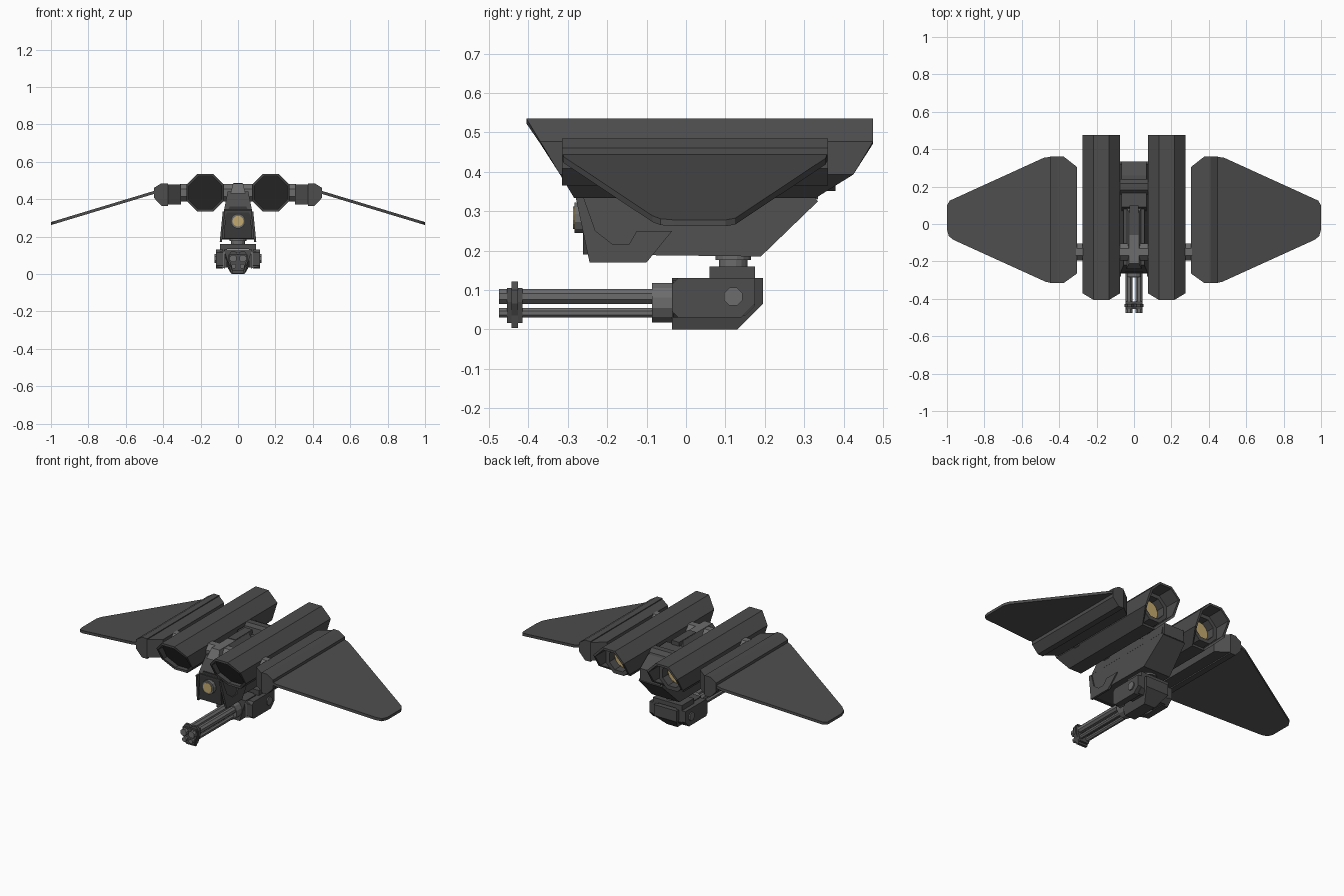
import bpy, bmesh, math
from mathutils import Vector, Matrix

if "Cube" in bpy.data.objects:
    bpy.data.objects.remove(bpy.data.objects["Cube"])


def material(name, col):
    m = bpy.data.materials.new(name)
    m.diffuse_color = (*col, 1)
    m.use_nodes = True
    m.node_tree.nodes["Principled BSDF"].inputs["Base Color"].default_value = m.diffuse_color
    return m


HULL = material("dark grey hull", (0.075, 0.075, 0.075))
DARK = material("charcoal recess", (0.04, 0.04, 0.04))
STEEL = material("mid grey metal", (0.15, 0.15, 0.15))
AMBER = material("amber glow", (0.55, 0.40, 0.16))


def finish(name, bm, mat):
    bmesh.ops.recalc_face_normals(bm, faces=bm.faces)
    me = bpy.data.meshes.new(name)
    bm.to_mesh(me)
    bm.free()
    me.materials.append(mat)
    ob = bpy.data.objects.new(name, me)
    bpy.context.collection.objects.link(ob)
    return ob


def prism(name, pts, place, mat):
    """Closed prism; place(u, v, end) gives the position for end 0 or 1."""
    bm = bmesh.new()
    a, b = ([bm.verts.new(place(u, v, e)) for u, v in pts] for e in (0, 1))
    n = len(pts)
    for i in range(n):
        j = (i + 1) % n
        bm.faces.new((a[i], a[j], b[j], b[i]))
    bm.faces.new(a)
    bm.faces.new(b[::-1])
    return finish(name, bm, mat)


def side_prism(name, pts, x0, x1, mat):
    return prism(name, pts, lambda y, z, e: (x1 if e else x0, y, z), mat)


def front_prism(name, pts, y0, y1, mat):
    return prism(name, pts, lambda x, z, e: (x, y1 if e else y0, z), mat)


def box(name, x0, x1, y0, y1, z0, z1, mat):
    return side_prism(name, [(y0, z0), (y1, z0), (y1, z1), (y0, z1)], x0, x1, mat)


def rod(name, p, q, r, mat, n=8, r2=None):
    p, q = Vector(p), Vector(q)
    d = q - p
    bm = bmesh.new()
    bmesh.ops.create_cone(bm, cap_ends=True, segments=n, radius1=r,
                          radius2=r if r2 is None else r2, depth=d.length)
    rot = d.to_track_quat('Z', 'Y').to_matrix().to_4x4()
    spin = Matrix.Rotation(math.pi / n, 4, 'Z')
    bmesh.ops.transform(bm, verts=bm.verts,
                        matrix=Matrix.Translation((p + q) / 2) @ rot @ spin)
    return finish(name, bm, mat)


def octagon(cx, cz, apothem):
    r = apothem / math.cos(math.pi / 8)
    return [(cx + r * math.cos((i + .5) * math.pi / 4),
             cz + r * math.sin((i + .5) * math.pi / 4)) for i in range(8)]


def tube(name, outer, inner, y0, y1, mat):
    """Hollow shell along y whose ends follow y0(z) and y1(z)."""
    bm = bmesh.new()
    n = len(outer)
    rings = []
    for pts, f in ((outer, y0), (outer, y1), (inner, y1), (inner, y0)):
        rings.append([bm.verts.new((x, f(zo), z)) for (x, z), (_, zo) in zip(pts, outer)])
    for k in range(4):
        a, b = rings[k], rings[(k + 1) % 4]
        for i in range(n):
            j = (i + 1) % n
            bm.faces.new((a[i], a[j], b[j], b[i]))
    return finish(name, bm, mat)


EX, EZ = 0.175, 0.435


def intake_y(z):
    return -0.405 + (0.535 - z) * 0.6


def exhaust_y(z):
    return 0.475 if z > 0.45 else (0.425 if z > 0.36 else 0.33)


def wing_z(x):
    return 0.445 - (x - 0.42) * 0.302


WING = [(.43, -.315), (.47, -.31), (.965, -.085), (.99, -.065), (1.0, -.03),
        (1.0, .10), (.985, .125), (.48, .355), (.43, .36)]

for s, side in ((1, "right"), (-1, "left")):
    # engine shell, intake and nozzle
    outer = octagon(s * EX, EZ, .101)
    tube(side + "_engine_shell", outer, octagon(s * EX, EZ, .088), intake_y, exhaust_y, HULL)
    prism(side + "_engine_core", octagon(s * EX, EZ, .09),
          lambda x, z, e: (x, .30 if e else intake_y(z) + .035, z), DARK)
    ring = octagon(s * EX, EZ, .084)
    tube(side + "_nozzle", ring, octagon(s * EX, EZ, .062),
         lambda z: .29, lambda z: .38, HULL)
    rod(side + "_exhaust_glow", (s * EX, .29, EZ), (s * EX, .335, EZ), .06, AMBER, 16)

    # wing root pod with chamfered inner ends
    prism(side + "_wing_pod",
          [(.375, .365), (.41, .365), (.45, .408), (.45, .46), (.41, .485), (.375, .485)],
          lambda x, z, e: (s * x, .36 if e else -.315, z), HULL)
    prism(side + "_pod_inner",
          [(.305, .372), (.375, .372), (.375, .48), (.305, .48)],
          lambda x, z, e: (s * x, (.36 if e else -.315) if x > .35 else (.305 if e else -.265), z),
          HULL)

    # drooping wing plate
    prism(side + "_wing", WING,
          lambda x, y, e: (s * x, y, wing_z(x) + (.008 if e else -.008)), HULL)

    # cheek armour: thin stepped plate following the sloped hull side
    cheek = [(-.28, .335), (-.245, .17), (-.10, .17), (-.035, .25), (-.08, .25),
             (-.095, .25), (-.125, .25), (-.145, .215), (-.185, .215), (-.23, .25), (-.26, .335)]
    prism(side + "_cheek_plate", cheek,
          lambda y, z, e: (s * (.098 - (z - .17) * .1 - (0 if e else .012)), y, z), HULL)

    # turret side housing and pivot
    side_prism(side + "_turret_housing",
               [(.06, .035), (.15, .035), (.175, .06), (.175, .16), (.06, .16)],
               s * .06, s * .095, HULL)
    side_prism(side + "_turret_pod",
               [(-.035, .045), (-.02, .03), (.14, .03), (.175, .065), (.175, .13),
                (-.02, .13), (-.035, .115)], s * .08, s * .118, HULL)
    rod(side + "_turret_pivot", (s * .11, .12, .083), (s * .125, .12, .083), .025, STEEL)
    front_prism(side + "_turret_collar",
                [(s * .07, .03), (s * .115, .04), (s * .115, .115), (s * .07, .125)],
                -.033, .01, STEEL)

    # twin upper and lower barrels
    rod(side + "_upper_barrel", (s * .026, -.475, .083), (s * .026, -.06, .083), .0205, STEEL)
    rod(side + "_lower_barrel", (s * .022, -.475, .042), (s * .022, -.06, .042), .0135, STEEL)

# cross bar joining body, engines and pods
rod("cross_bar", (-.31, -.15, EZ), (.31, -.15, EZ), .05, STEEL)
rod("rear_cross_bar", (-.12, .2, EZ), (.12, .2, EZ), .045, HULL)

# lower hull with sloped sides
LOWER = [(-.235, .19), (.19, .185), (.335, .325), (.32, .345), (-.265, .345)]
prism("lower_hull", LOWER,
      lambda y, z, e: ((1 if e else -1) * (.09 - (z - .185) * .1), y, z), HULL)
# upper hull, spine and rear deck
prism("upper_hull", [(-.265, .34), (.32, .34), (.32, .40), (.25, .44), (-.22, .44)],
      lambda y, z, e: ((1 if e else -1) * (.075 - (z - .34) * .2), y, z), HULL)
prism("spine", [(-.24, .43), (.09, .43), (.06, .484), (-.21, .484)],
      lambda y, z, e: ((1 if e else -1) * (.04 - (z - .43) * .25), y, z), STEEL)
side_prism("rear_deck", [(.07, .41), (.335, .33), (.335, .40), (.26, .455), (.09, .465)],
           -.066, .066, HULL)
box("spine_hatch", -.025, .025, -.06, .1, .46, .488, HULL)

# face plate and eye
front_prism("face_plate", [(-.075, .19), (.075, .19), (.068, .31), (.045, .36),
                           (-.045, .36), (-.068, .31)], -.262, -.23, DARK)
rod("eye_housing", (0, -.283, .283), (0, -.23, .283), .04, STEEL, 12)
rod("eye_lens", (0, -.287, .283), (0, -.27, .283), .029, AMBER, 16)

# turret neck, bracket and body
rod("turret_neck", (0, .12, .14), (0, .12, .178), .037, STEEL, 16)
rod("turret_ring", (0, .12, .176), (0, .12, .19), .046, STEEL, 16)
box("turret_bracket", -.075, .075, .06, .175, .135, .16, HULL)
prism("turret_body", [(-.035, 0), (.13, 0), (.195, .065), (.195, .13), (-.035, .13)],
      lambda y, z, e: ((1 if e else -1) * (.035 + min(z, .05) * .8), y, z), HULL)
rod("barrel_mount", (0, -.086, .068), (0, -.03, .068), .052, STEEL, 12)

# muzzle clamp
front_prism("muzzle_clamp", [(-.03, .004), (.03, .004), (.036, .035), (.052, .065), (.052, .10),
                             (.036, .121), (.014, .121), (0, .105), (-.014, .121),
                             (-.036, .121), (-.052, .10), (-.052, .065), (-.036, .035)],
            -.443, -.427, HULL)
front_prism("muzzle_sleeve", [(-.03, .016), (.03, .016), (.046, .07), (.046, .105),
                              (-.046, .105), (-.046, .07)], -.455, -.415, HULL)
